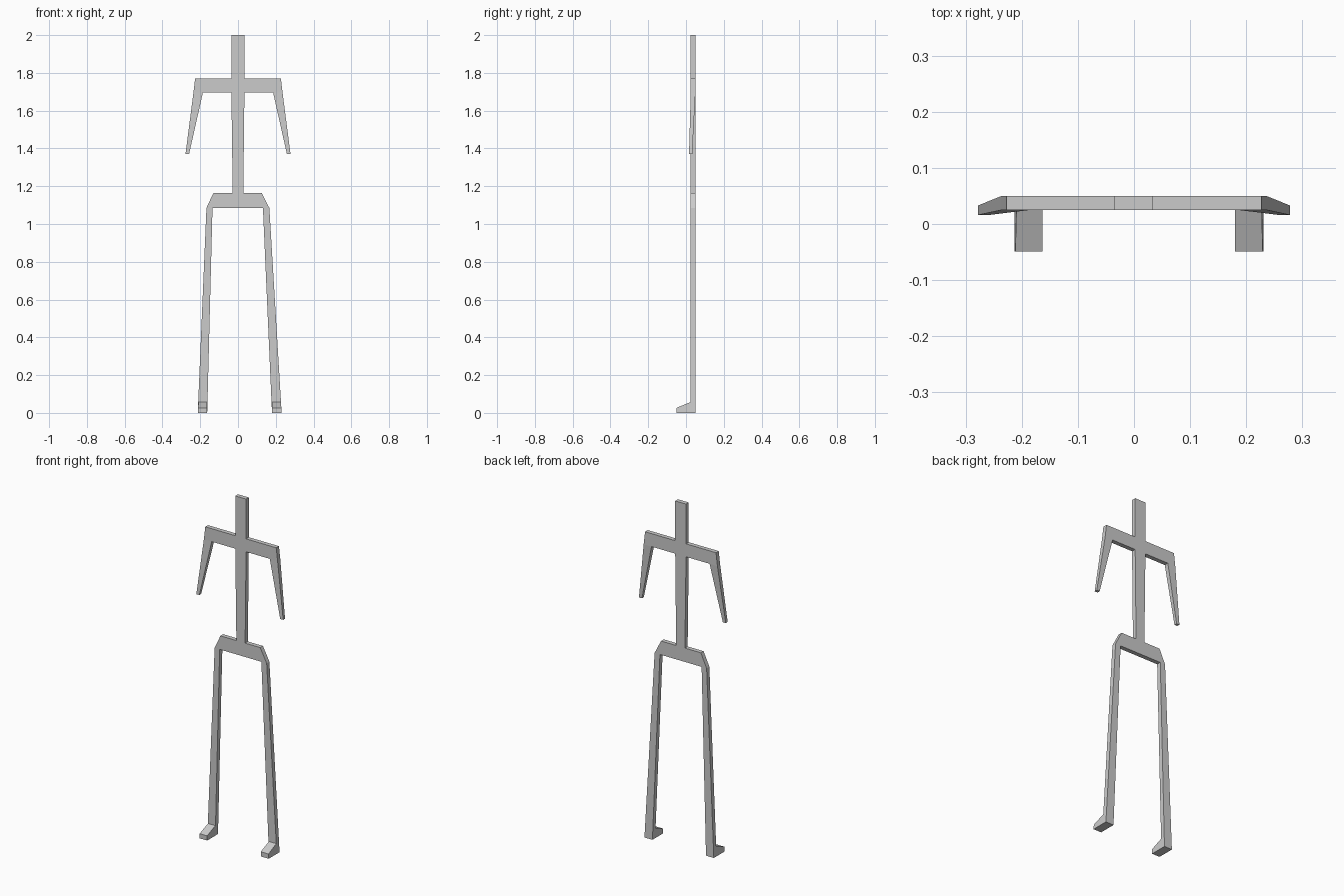
import bpy, bmesh

cube = bpy.data.objects.get("Cube")
if cube:
    bpy.data.objects.remove(cube, do_unlink=True)

grey = bpy.data.materials.new("plain grey")
grey.use_nodes = True
grey.diffuse_color = (0.6, 0.6, 0.6, 1)
grey.node_tree.nodes["Principled BSDF"].inputs["Base Color"].default_value = (0.6, 0.6, 0.6, 1)

FRONT, BACK = 0.025, 0.05


def loft(name, ring_a, ring_b):
    """Closed solid between two rings with equal point counts."""
    bm = bmesh.new()
    a = [bm.verts.new(p) for p in ring_a]
    b = [bm.verts.new(p) for p in ring_b]
    bm.faces.new(a)
    bm.faces.new(b)
    for i in range(len(a)):
        j = (i + 1) % len(a)
        bm.faces.new((a[i], a[j], b[j], b[i]))
    bmesh.ops.recalc_face_normals(bm, faces=bm.faces)
    mesh = bpy.data.meshes.new(name)
    bm.to_mesh(mesh)
    bm.free()
    mesh.materials.append(grey)
    obj = bpy.data.objects.new(name, mesh)
    bpy.context.collection.objects.link(obj)
    return obj


def slab(name, outline):
    """Flat plate from an (x, z) outline."""
    return loft(name, [(x, FRONT, z) for x, z in outline],
                [(x, BACK, z) for x, z in outline])


# Head and spine, narrowing to the waist
slab("head_and_spine", [(-0.035, 2), (0.034, 2), (0.034, 1.695), (0.028, 1.165),
                        (-0.028, 1.165), (-0.035, 1.695)])

# Hip plate
slab("pelvis", [(-0.13, 1.165), (0.125, 1.165), (0.166, 1.085), (0.132, 1.085),
                (-0.135, 1.085), (-0.167, 1.085)])

# side: sign, shoulder inner x, leg top inner/outer, leg foot inner/outer
SIDES = {
    "left": (1, 0.034, 0.132, 0.166, 0.18, 0.231),
    "right": (-1, 0.035, 0.135, 0.167, 0.163, 0.213),
}

for side, (s, neck, hip_in, hip_out, foot_in, foot_out) in SIDES.items():
    # Shoulder bar
    slab(side + "_shoulder", [(s * x, z) for x, z in (
        (neck, 1.77), (0.227, 1.77), (0.236, 1.695), (neck, 1.695))])

    # Arm, tapering down and forward
    loft(side + "_arm",
         [(s * x, y, 1.695) for x, y in
          ((0.186, FRONT), (0.236, FRONT), (0.236, BACK), (0.186, BACK))],
         [(s * x, y, 1.37) for x, y in
          ((0.259, 0.016), (0.278, 0.016), (0.278, 0.033), (0.259, 0.033))])

    # Leg
    slab(side + "_leg", [(s * hip_in, 1.085), (s * hip_out, 1.085),
                         (s * foot_out, 0), (s * foot_in, 0)])

    # Wedge foot, pointing forward
    profile = [(FRONT, 0), (FRONT, 0.058), (-0.049, 0.027), (-0.049, 0)]
    loft(side + "_foot", [(s * foot_in, y, z) for y, z in profile],
         [(s * (foot_out - 0.06 * z), y, z) for y, z in profile])
